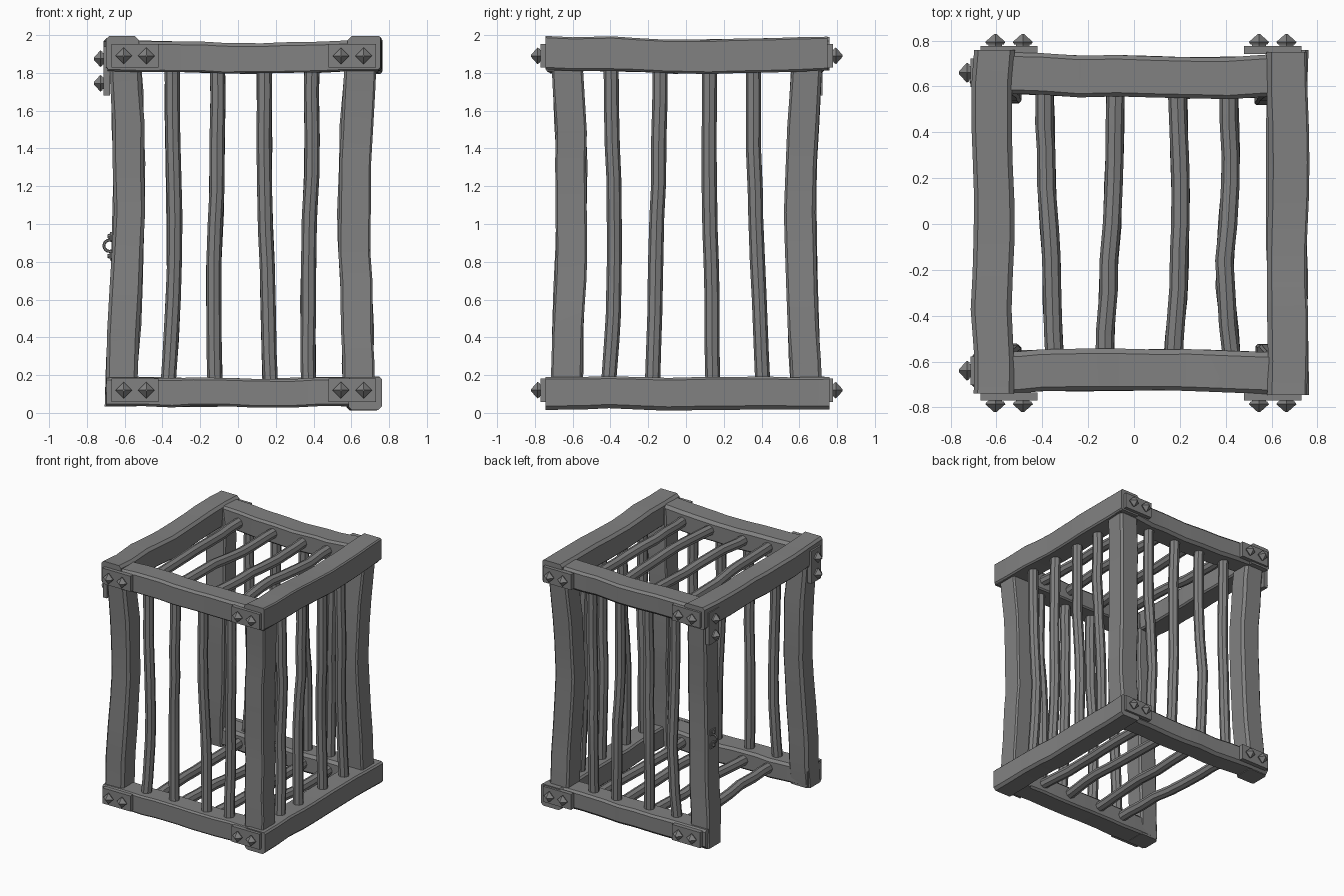
import bpy, bmesh, math, random
from mathutils import Vector, Matrix

if "Cube" in bpy.data.objects:
    bpy.data.objects.remove(bpy.data.objects["Cube"])

GREY = (0.22, 0.22, 0.22, 1)
mat = bpy.data.materials.new("weathered grey")
mat.use_nodes = True
mat.diffuse_color = GREY
mat.node_tree.nodes["Principled BSDF"].inputs["Base Color"].default_value = GREY
rng = random.Random(4)


def finish(name, bm, angle=28):
    """Turn a bmesh into a shaded object."""
    bmesh.ops.recalc_face_normals(bm, faces=bm.faces)
    me = bpy.data.meshes.new(name)
    bm.to_mesh(me)
    bm.free()
    me.materials.append(mat)
    ob = bpy.data.objects.new(name, me)
    bpy.context.collection.objects.link(ob)
    bpy.ops.object.select_all(action='DESELECT')
    ob.select_set(True)
    bpy.context.view_layer.objects.active = ob
    bpy.ops.object.shade_smooth_by_angle(angle=math.radians(angle))
    return ob


def interpolate(keys, t):
    f = t * (len(keys) - 1)
    i = min(int(f), len(keys) - 2)
    return keys[i] + (keys[i + 1] - keys[i]) * (f - i)


def sweep(name, axis, span, u_keys, v_keys, section, rings, jitter):
    """Loft a section along an axis, following evenly spaced centre offsets."""
    bm = bmesh.new()
    loops = []
    for r in range(rings):
        t = r / (rings - 1)
        if 0 < r < rings - 1:
            t += rng.uniform(-0.25, 0.25) / rings
        loop = []
        drift = [rng.uniform(-jitter, jitter) for _ in "uv"]
        grow = 1 + rng.uniform(-jitter, jitter) * 4
        for a, b in section:
            p = Vector((0, 0, 0))
            p[axis] = span[0] + (span[1] - span[0]) * t
            p[(axis + 1) % 3] = interpolate(u_keys, t) + drift[0] + a * grow
            p[(axis + 2) % 3] = interpolate(v_keys, t) + drift[1] + b * grow
            loop.append(bm.verts.new(p))
        loops.append(loop)
    n = len(section)
    for one, two in zip(loops, loops[1:]):
        for i in range(n):
            j = (i + 1) % n
            bm.faces.new((one[i], one[j], two[j], two[i]))
    bm.faces.new(loops[0])
    bm.faces.new(loops[-1])
    return finish(name, bm)


def timber(name, axis, span, u_keys, v_keys, hu, hv):
    """Rough squared beam with unevenly chipped corners."""
    section = []
    for su, sv in ((1, 1), (-1, 1), (-1, -1), (1, -1)):
        c = rng.uniform(0.008, 0.022)
        pair = [(su * hu, sv * (hv - c)), (su * (hu - c), sv * hv)]
        section += pair if su * sv > 0 else pair[::-1]
    sweep(name, axis, span, u_keys, v_keys, section, 10, 0.005)


def pole(name, axis, span, u_keys, v_keys, radius=0.04):
    """Crooked round bar."""
    section = [(radius * math.cos(i * math.tau / 8), radius * math.sin(i * math.tau / 8))
               for i in range(8)]
    sweep(name, axis, span, u_keys, v_keys, section, 9, 0.004)


# Corner posts, bowed inward at mid height
post_x = {"left": (0.64, 0.63, 0.612, 0.625, 0.65),
          "right": (-0.62, -0.60, -0.575, -0.58, -0.60)}
post_y = {"front": (-0.635, -0.62, -0.602, -0.61, -0.635),
          "back": (0.645, 0.62, 0.602, 0.615, 0.64)}
for side, xs in post_x.items():
    for end, ys in post_y.items():
        timber(f"{end}_{side}_post", 2, (0.035, 1.95), xs, ys, 0.084, 0.082)

# Rails across the front and back
for end, ys in (("front", (-0.65, -0.64, -0.635, -0.64, -0.65)),
                ("back", (0.66, 0.65, 0.64, 0.64, 0.65))):
    timber(f"{end}_top_rail", 0, (-0.69, 0.745), ys, (1.89, 1.89, 1.875, 1.885, 1.89), 0.09, 0.08)
    timber(f"{end}_bottom_rail", 0, (-0.695, 0.745), ys, (0.115, 0.11, 0.105, 0.11, 0.105), 0.09, 0.076)

# Side rails; the open right side has only the top one
side_z = (1.903, 1.9, 1.885, 1.89, 1.903)
timber("left_top_rail", 1, (-0.745, 0.75), side_z, (0.665, 0.67, 0.67, 0.672, 0.67), 0.09, 0.088)
timber("right_top_rail", 1, (-0.74, 0.76), side_z, (-0.61, -0.62, -0.612, -0.62, -0.612), 0.088, 0.088)
timber("left_bottom_rail", 1, (-0.745, 0.76), (0.1, 0.105, 0.1, 0.105, 0.1),
       (0.67, 0.672, 0.668, 0.67, 0.67), 0.086, 0.088)

# Upright bars in the front, back and left walls (offsets run upward)
wall_x = ((-0.37, -0.335, -0.34, -0.35), (-0.12, -0.13, -0.11, -0.11),
          (0.17, 0.155, 0.14, 0.14), (0.375, 0.37, 0.39, 0.39))
wall_y = ((-0.41, -0.375, -0.385, -0.4), (-0.175, -0.165, -0.145, -0.14),
          (0.14, 0.14, 0.12, 0.125), (0.41, 0.385, 0.36, 0.36))
for i, (xs, ys) in enumerate(zip(wall_x, wall_y), 1):
    for end, y in (("front", -0.64), ("back", 0.64)):
        pole(f"{end}_bar_{i}", 2, (0.12, 1.88), xs, (y, y + 0.015, y - 0.01, y))
    pole(f"left_bar_{i}", 2, (0.12, 1.88), (0.66, 0.645, 0.665, 0.66), ys)

# Floor and roof bars running front to back
deck_x = ((-0.345, -0.36, -0.385, -0.39), (-0.13, -0.11, -0.085, -0.08),
          (0.17, 0.2, 0.2, 0.19), (0.43, 0.39, 0.425, 0.41))
for i, xs in enumerate(deck_x, 1):
    for level, z in (("floor", 0.11), ("roof", 1.885)):
        pole(f"{level}_bar_{i}", 1, (-0.62, 0.62), (z, z + 0.012, z - 0.01, z), xs)


def bracket(name, centre, turn, length, bolts):
    """Iron plate with pointed studs, built facing +z then turned."""
    bm = bmesh.new()
    bmesh.ops.create_cube(bm, size=1, matrix=Matrix.Diagonal((length, 0.125, 0.035, 1)))
    for x in bolts:
        for low, high, r1, r2 in ((0.0, 0.025, 0.03, 0.03),
                                  (0.022, 0.034, 0.036, 0.044), (0.034, 0.068, 0.044, 0.006)):
            bmesh.ops.create_cone(bm, cap_ends=True, segments=4, radius1=r1, radius2=r2,
                                  depth=high - low,
                                  matrix=Matrix.Translation((x, 0, (low + high) / 2)))
    bmesh.ops.transform(bm, matrix=Matrix.Translation(centre) @ turn, verts=bm.verts)
    finish(name, bm)


# Studded plates on the front and back corners
quarter = math.pi / 2
for end, y, rot in (("front", -0.752, quarter), ("back", 0.76, -quarter)):
    for side, x in (("left", 0.605), ("right", -0.545)):
        for level, z in (("top", 1.89), ("bottom", 0.12)):
            bracket(f"{end}_{side}_{level}_plate", (x, y, z),
                    Matrix.Rotation(rot, 4, 'X'), 0.25, (-0.06, 0.06))

# Upright plates on the open side
to_right = Matrix.Rotation(-quarter, 4, 'Y')
for end, y in (("front", -0.64), ("back", 0.66)):
    bracket(f"{end}_door_plate", (-0.695, y, 1.81), to_right, 0.26, (-0.065, 0.065))

# Latch ring with its two mounts on the back right post
bpy.ops.mesh.primitive_torus_add(major_radius=0.03, minor_radius=0.008, major_segments=16,
                                 minor_segments=6, location=(-0.68, 0.62, 0.885),
                                 rotation=(quarter, 0, 0))
ring = bpy.context.object
ring.name = "latch_ring"
ring.data.materials.append(mat)
bpy.ops.object.shade_smooth_by_angle()
bm = bmesh.new()
for z in (0.83, 0.935):
    bmesh.ops.create_cube(bm, size=1, matrix=Matrix.Translation((-0.66, 0.62, z))
                          @ Matrix.Diagonal((0.035, 0.06, 0.045, 1)))
    bmesh.ops.create_cone(bm, cap_ends=True, segments=8, radius1=0.02, radius2=0.01, depth=0.03,
                          matrix=Matrix.Translation((-0.675, 0.62, z)) @ to_right)
finish("latch_mounts", bm)
